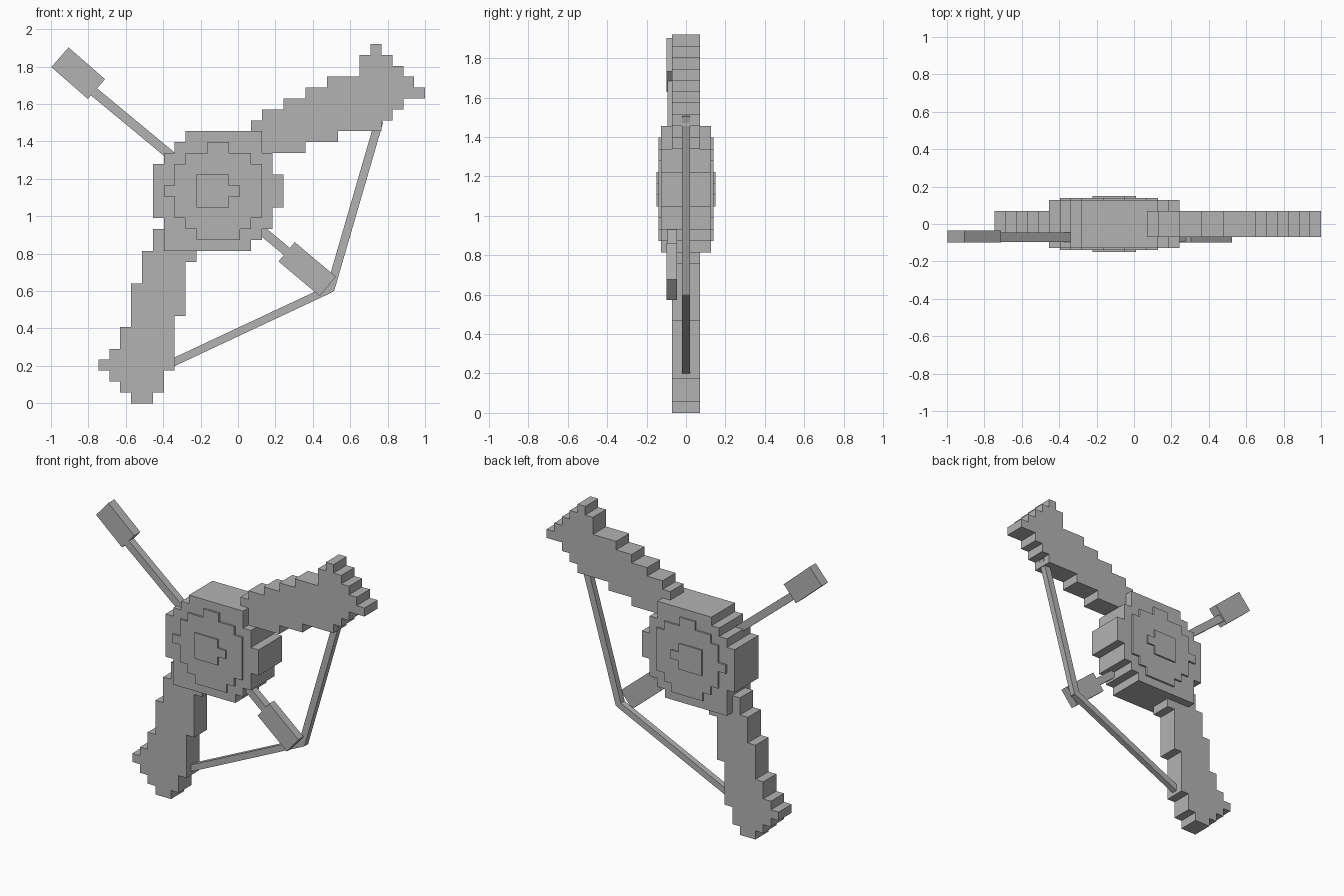
import bpy
import bmesh
import math
from mathutils import Vector, Matrix

UNIT = 0.0582          # edge length of one block step
LEFT = -0.873 + 0.127  # world x of the block grid's left edge

default_cube = bpy.data.objects.get("Cube")
if default_cube:
    bpy.data.objects.remove(default_cube, do_unlink=True)

grey = bpy.data.materials.new("plain grey")
grey.use_nodes = True
grey.diffuse_color = (0.45, 0.45, 0.45, 1)
grey.node_tree.nodes["Principled BSDF"].inputs["Base Color"].default_value = grey.diffuse_color


def add_object(name, bm):
    bmesh.ops.recalc_face_normals(bm, faces=bm.faces)
    mesh = bpy.data.meshes.new(name)
    bm.to_mesh(mesh)
    bm.free()
    mesh.materials.append(grey)
    obj = bpy.data.objects.new(name, mesh)
    bpy.context.collection.objects.link(obj)
    return obj


def stepped_slab(name, start, spans, half_depth, columns=False):
    """Extrude a stepped outline; each span is (thickness, low, high) in block units."""
    low_side, high_side, level = [], [], start
    for thickness, low, high in spans:
        for edge in (level, level + thickness):
            low_side.append((low, edge))
            high_side.append((high, edge))
        level += thickness
    outline = []
    for point in high_side + low_side[::-1]:
        if not outline or point != outline[-1]:
            outline.append(point)
    bm = bmesh.new()
    verts = []
    for a, b in outline:
        x, z = (b, a) if columns else (a, b)
        verts.append(bm.verts.new((LEFT + x * UNIT, -half_depth, z * UNIT)))
    face = bm.faces.new(verts)
    extruded = bmesh.ops.extrude_face_region(bm, geom=[face])["geom"]
    moved = [v for v in extruded if isinstance(v, bmesh.types.BMVert)]
    bmesh.ops.translate(bm, verts=moved, vec=(0, 2 * half_depth, 0))
    return add_object(name, bm)


def bar(name, start, end, width, depth, y):
    """Rectangular bar running between two (x, z) points."""
    a, b = Vector((start[0], y, start[1])), Vector((end[0], y, end[1]))
    run = b - a
    angle = math.atan2(run.z, run.x)
    matrix = (Matrix.Translation((a + b) / 2) @ Matrix.Rotation(-angle, 4, "Y")
              @ Matrix.Diagonal((run.length, depth, width, 1)))
    bm = bmesh.new()
    bmesh.ops.create_cube(bm, size=1, matrix=matrix)
    return add_object(name, bm)


# Bow limbs: the lower one in rows, the upper one in columns
stepped_slab("lower_limb", 0, [
    (1, 3, 5), (1, 2, 6), (1, 1, 6), (1, 0, 7), (1, 1, 7), (2, 2, 7), (1, 3, 7),
    (3, 3, 8), (2, 4, 8), (1, 4, 9), (2, 5, 9)], 0.07)
stepped_slab("upper_limb", 14, [
    (1, 23, 26), (2, 23, 27), (2, 23, 28), (2, 24, 29), (1, 24, 30), (2, 25, 30),
    (1, 25, 32), (1, 25, 33), (1, 26, 32), (1, 27, 31), (1, 28, 30), (1, 28, 29)],
    0.07, columns=True)

# Round central hub with raised discs on both faces
stepped_slab("hub", 14, [
    (1, 6, 14), (1, 6, 15), (1, 6, 16), (1, 5, 16), (3, 5, 17), (1, 5, 16),
    (1, 6, 16), (1, 7, 15), (1, 8, 15)], 0.127)
stepped_slab("hub_disc", 15, [
    (1, 9, 13), (1, 8, 14), (2, 7, 15), (1, 6, 15), (2, 7, 15), (1, 8, 14),
    (1, 10, 12)], 0.14)
stepped_slab("hub_centre", 18, [(1, 9, 12), (1, 9, 13), (1, 9, 12)], 0.15)

# Arrow passing through the hub
bar("arrow_shaft", (-0.8, 1.69), (0.42, 0.68), 0.05, 0.05, -0.07)
bar("arrow_head", (-0.952, 1.85), (-0.757, 1.68), 0.14, 0.065, -0.066)
bar("arrow_fletching", (0.26, 0.81), (0.48, 0.625), 0.135, 0.055, -0.072)

# Drawn bowstring
bar("upper_string", (0.755, 1.51), (0.492, 0.605), 0.045, 0.04, 0)
bar("lower_string", (-0.36, 0.212), (0.5, 0.615), 0.042, 0.04, 0)
